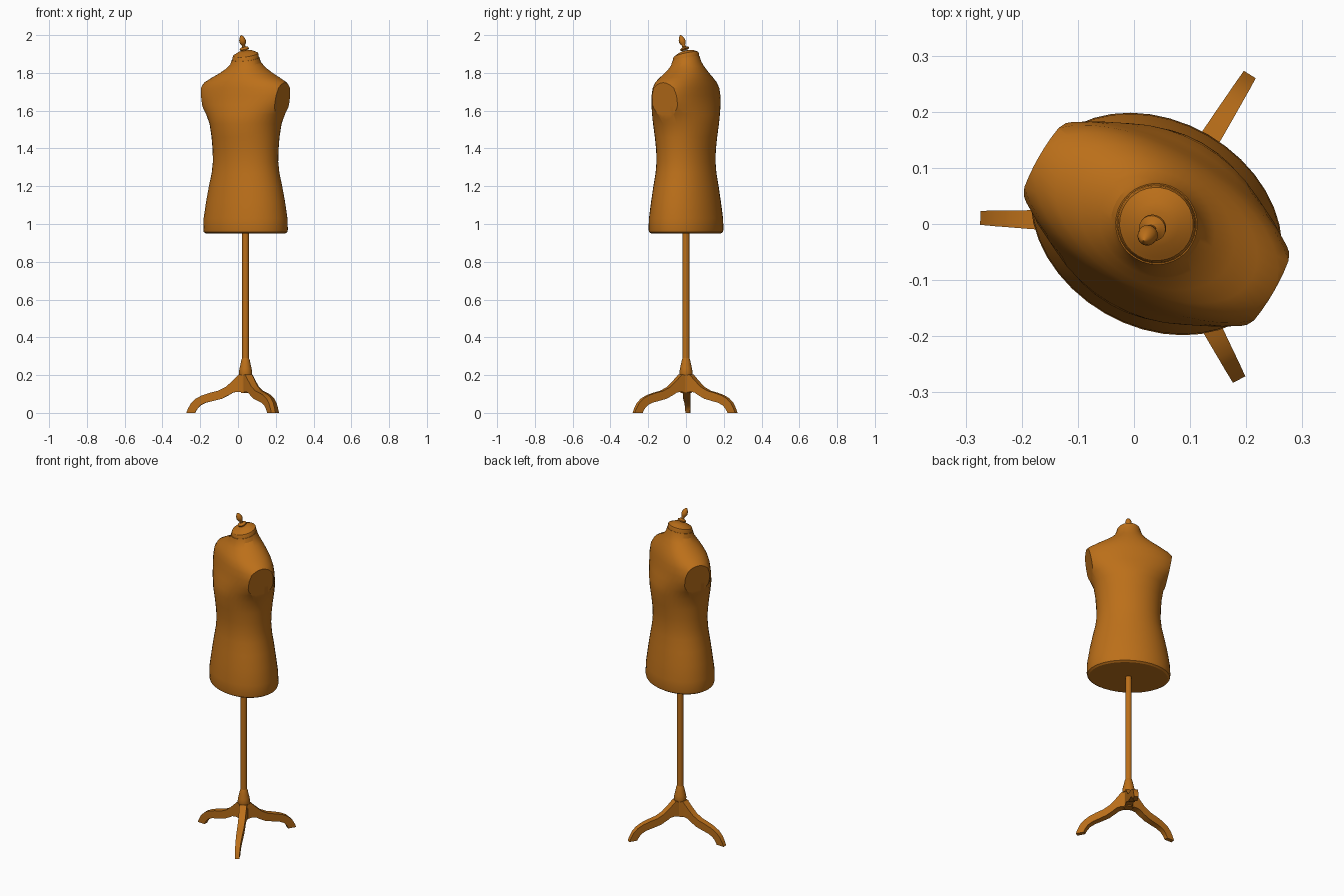
import bpy, bmesh, math
from mathutils import Vector, Matrix

if "Cube" in bpy.data.objects:
    bpy.data.objects.remove(bpy.data.objects["Cube"])

AXIS = Vector((0.04, 0, 0))
TURN = math.radians(-30)

mat = bpy.data.materials.new("warm_brown")
mat.diffuse_color = (0.5, 0.16, 0.01, 1)
mat.use_nodes = True
mat.node_tree.nodes["Principled BSDF"].inputs["Base Color"].default_value = mat.diffuse_color


def finish(name, bm, angle=32):
    bmesh.ops.recalc_face_normals(bm, faces=bm.faces)
    me = bpy.data.meshes.new(name)
    bm.to_mesh(me)
    bm.free()
    me.materials.append(mat)
    ob = bpy.data.objects.new(name, me)
    bpy.context.collection.objects.link(ob)
    bpy.ops.object.select_all(action='DESELECT')
    ob.select_set(True)
    bpy.context.view_layer.objects.active = ob
    bpy.ops.object.shade_smooth_by_angle(angle=math.radians(angle))
    ob.location = AXIS
    return ob


def loft(rings, sides):
    """Rings are (z, half width, half depth, tilt); both ends are capped."""
    bm = bmesh.new()
    loops = []
    for z, a, b, tilt in rings:
        loop = []
        for i in range(sides):
            t = 2 * math.pi * i / sides
            x, y = a * math.cos(t), b * math.sin(t)
            loop.append(bm.verts.new((x, y, z + tilt * y)))
        loops.append(loop)
    for lo, hi in zip(loops, loops[1:]):
        for i in range(sides):
            j = (i + 1) % sides
            bm.faces.new((lo[i], lo[j], hi[j], hi[i]))
    bm.faces.new(loops[0][::-1])
    bm.faces.new(loops[-1])
    return bm


# Torso: hem, hips, waist, chest and sloping shoulders up to the neck
bm = loft([
    (0.95, 0.222, 0.170, 0), (0.957, 0.233, 0.181, 0), (0.97, 0.236, 0.184, 0),
    (1.03, 0.234, 0.182, 0), (1.12, 0.220, 0.171, 0), (1.20, 0.204, 0.161, 0),
    (1.27, 0.188, 0.151, 0), (1.33, 0.181, 0.147, 0), (1.39, 0.182, 0.149, 0),
    (1.46, 0.187, 0.157, 0), (1.53, 0.198, 0.166, 0), (1.58, 0.222, 0.163, 0),
    (1.63, 0.258, 0.150, 0), (1.68, 0.273, 0.140, 0), (1.72, 0.266, 0.134, 0),
    (1.75, 0.240, 0.127, 0), (1.775, 0.196, 0.118, 0.03), (1.80, 0.148, 0.106, 0.07),
    (1.825, 0.108, 0.092, 0.12), (1.85, 0.082, 0.079, 0.18), (1.875, 0.073, 0.072, 0.2)], 40)


def arm_limit(z):
    return 0.24 + 0.17 * (z - 1.74)


# Flat armholes: slice the shoulders, then press the outside onto the slicing plane
for s in (1, -1):
    faces = [f for f in bm.faces if f.calc_center_median().z > 1.53]
    geom = faces + list({e for f in faces for e in f.edges}) + list({v for f in faces for v in f.verts})
    bmesh.ops.bisect_plane(bm, geom=geom, dist=1e-5, plane_co=(s * 0.24, 0, 1.74),
                           plane_no=(s, 0, -0.17))
for v in bm.verts:
    if v.co.z > 1.535 and abs(v.co.x) > arm_limit(v.co.z):
        v.co.x = math.copysign(arm_limit(v.co.z), v.co.x)
finish("torso", bm, 25).rotation_euler.z = TURN

# Neck cap, tilted to the front
bm = loft([(1.865, 0.072, 0.071, 0.2), (1.89, 0.069, 0.068, 0.23), (1.898, 0.066, 0.065, 0.24),
           (1.901, 0.060, 0.059, 0.24), (1.912, 0.040, 0.039, 0.24), (1.917, 0.02, 0.02, 0.24)], 32)
finish("neck_cap", bm).rotation_euler.z = TURN

# Finial: round foot, thin stem and egg, leaning forward
finial = [(0, 0.024), (0.007, 0.024), (0.011, 0.016), (0.015, 0.009), (0.024, 0.009),
          (0.032, 0.014), (0.044, 0.018), (0.056, 0.0165), (0.068, 0.012), (0.077, 0.006), (0.081, 0.001)]
bm = loft([(z, r, r, 0) for z, r in finial], 20)
start = Vector((-0.006, -0.006, 1.914))
lean = Vector((-0.018, -0.026, 0.081)).normalized()
rot = Vector((0, 0, 1)).rotation_difference(lean).to_matrix().to_4x4()
bmesh.ops.transform(bm, matrix=Matrix.Translation(start) @ rot, verts=bm.verts)
shift = 2.0 - max(v.co.z for v in bm.verts)
bmesh.ops.translate(bm, vec=(0, 0, shift), verts=bm.verts)
finish("finial", bm)

# Pole with its turned collar
finish("pole", loft([(0.24, 0.018, 0.018, 0), (0.97, 0.018, 0.018, 0)], 16))
collar = [(0.2, 0.033), (0.215, 0.035), (0.235, 0.032), (0.26, 0.026), (0.28, 0.022), (0.29, 0.018)]
finish("collar", loft([(z, r, r, 0) for z, r in collar], 20))

# Hub that holds the legs
hub = finish("hub", loft([(0.105, 0.028, 0.028, 0), (0.205, 0.03, 0.03, 0)], 6))
hub.rotation_euler.z = math.radians(28)

# Three curved legs: top radius, top z, bottom radius, bottom z, half width
LEG = [(0.015, 0.205, 0.015, 0.108, 0.021), (0.035, 0.203, 0.04, 0.112, 0.021),
       (0.07, 0.168, 0.065, 0.108, 0.02), (0.105, 0.137, 0.09, 0.093, 0.0195),
       (0.145, 0.117, 0.125, 0.075, 0.019), (0.19, 0.106, 0.172, 0.063, 0.018),
       (0.23, 0.093, 0.21, 0.054, 0.0165), (0.263, 0.076, 0.238, 0.04, 0.015),
       (0.288, 0.052, 0.254, 0.023, 0.014), (0.304, 0.024, 0.262, 0.01, 0.013),
       (0.314, 0.0, 0.266, 0.0, 0.0125)]
for k in range(3):
    bm = bmesh.new()
    quads = [[bm.verts.new(p) for p in ((rt, -w, zt), (rt, w, zt), (rb, w, zb), (rb, -w, zb))]
             for rt, zt, rb, zb, w in LEG]
    for p, q in zip(quads, quads[1:]):
        for i in range(4):
            j = (i + 1) % 4
            bm.faces.new((p[i], p[j], q[j], q[i]))
    bm.faces.new(quads[0])
    bm.faces.new(quads[-1])
    leg = finish("leg_%d" % (k + 1), bm)
    leg.rotation_euler.z = math.radians(178 + 120 * k)
